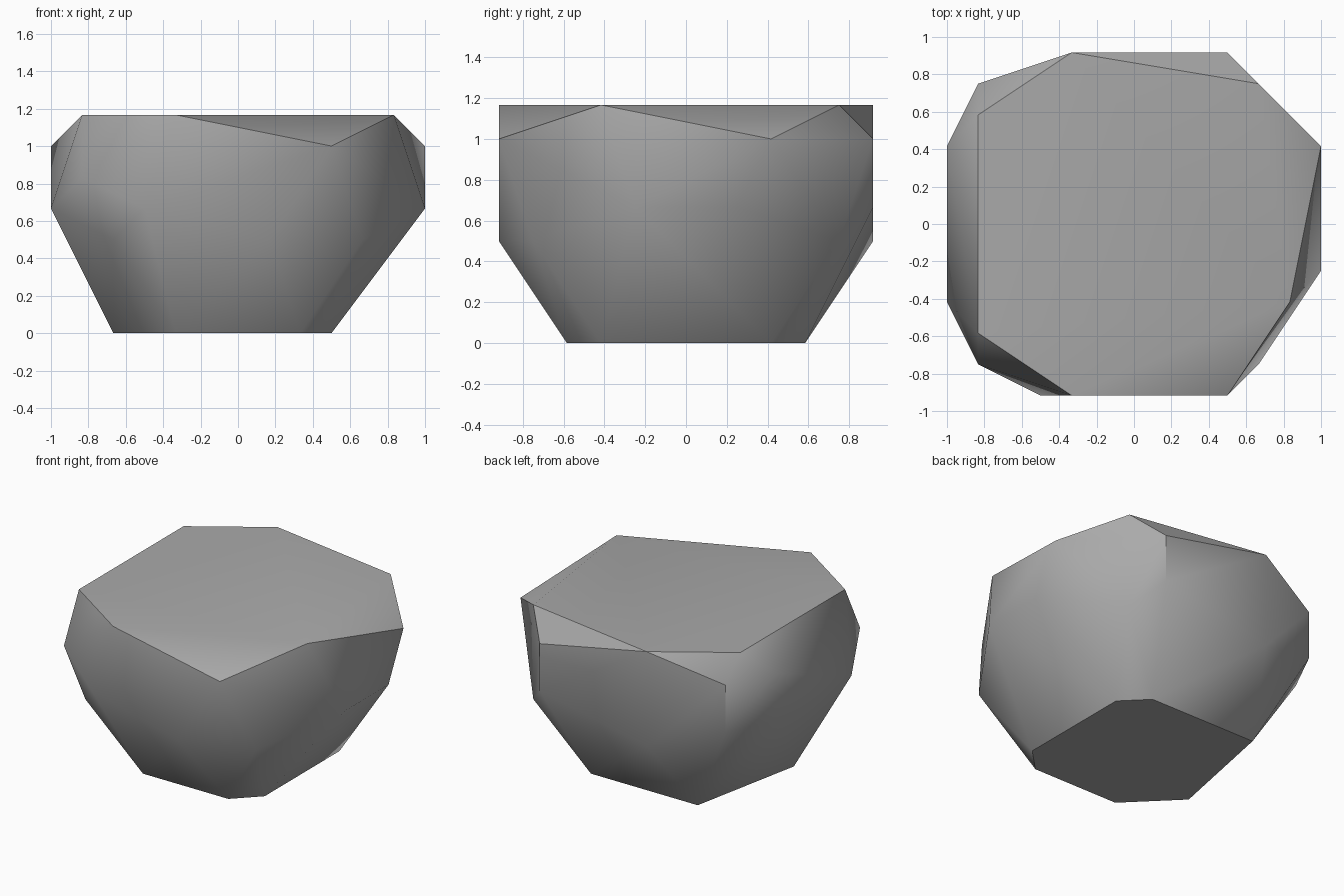
import bpy
import bmesh
import math

default_cube = bpy.data.objects.get("Cube")
if default_cube:
    bpy.data.objects.remove(default_cube, do_unlink=True)

UNIT = 1 / 12  # chiselled corners sit on a twelfth grid


def make_material(name, color):
    material = bpy.data.materials.new(name)
    material.use_nodes = True
    material.diffuse_color = color
    material.node_tree.nodes["Principled BSDF"].inputs["Base Color"].default_value = color
    return material


# Corner rings of the boulder, from the base up to the flat top
base = [(6, 5), (4, 7), (-6, 7), (-8, -3), (-4, -7), (4, -7), (6, -5)]
lower_belly = [(8, 9), (-4, 11), (8, -9), (2, -11), (-8, -9)]
upper_belly = [(12, -3), (12, 3), (6, 11), (-10, 9), (-12, 5), (-12, -5), (-6, -11)]
front_notch = [(-10, -9)]
shoulder = [(12, 5), (6, 11), (6, -11), (-10, 9), (-12, 5)]
flat_top = [(10, -5), (8, 9), (-4, 11), (-10, 7), (-10, -7), (-4, -11)]
rings = {0: base, 6: lower_belly, 8: upper_belly,
         10: front_notch, 12: shoulder, 14: flat_top}


def build_boulder(name, rings, material):
    """Wrap the corner rings in a convex skin and merge coplanar triangles."""
    bm = bmesh.new()
    for height, corners in rings.items():
        for x, y in corners:
            bm.verts.new((x * UNIT, y * UNIT, height * UNIT))
    bmesh.ops.convex_hull(bm, input=bm.verts[:])
    bmesh.ops.dissolve_limit(bm, angle_limit=math.radians(1),
                             verts=bm.verts[:], edges=bm.edges[:])
    bmesh.ops.recalc_face_normals(bm, faces=bm.faces[:])
    mesh = bpy.data.meshes.new(name)
    bm.to_mesh(mesh)
    bm.free()
    mesh.materials.append(material)
    boulder = bpy.data.objects.new(name, mesh)
    bpy.context.collection.objects.link(boulder)
    return boulder


stone_grey = make_material("stone_grey", (0.4, 0.4, 0.4, 1))
boulder = build_boulder("boulder", rings, stone_grey)

# Soft facets, with the steep ridges kept crisp
bpy.ops.object.select_all(action="DESELECT")
boulder.select_set(True)
bpy.context.view_layer.objects.active = boulder
bpy.ops.object.shade_smooth_by_angle(angle=math.radians(40))
